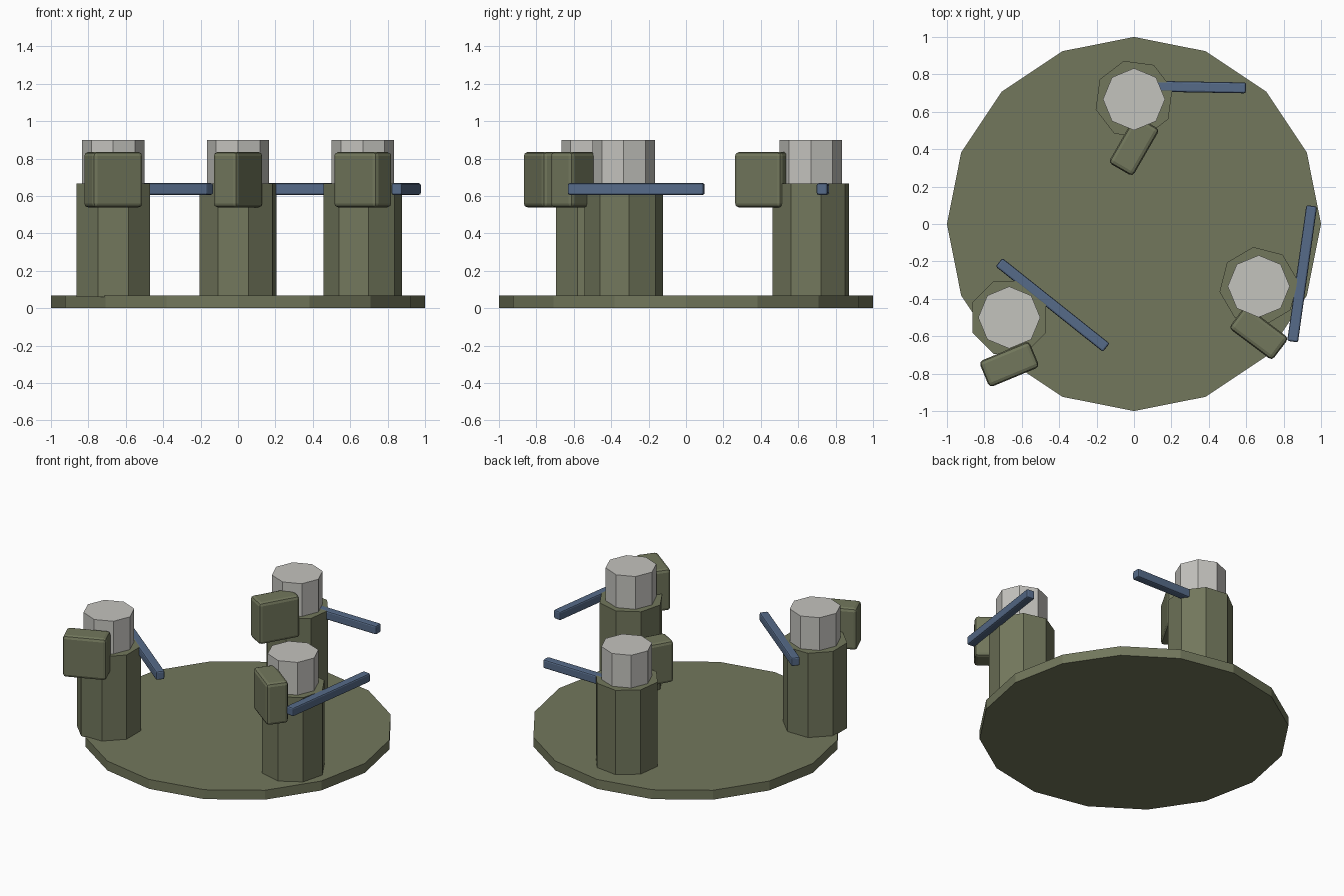
import bpy
import math
from mathutils import Vector

if "Cube" in bpy.data.objects:
    bpy.data.objects.remove(bpy.data.objects["Cube"])


def material(name, rgb):
    """Flat material from 0-255 sRGB."""
    m = bpy.data.materials.new(name)
    lin = [((c / 255 + 0.055) / 1.055) ** 2.4 for c in rgb]
    m.diffuse_color = (*lin, 1)
    m.use_nodes = True
    m.node_tree.nodes["Principled BSDF"].inputs["Base Color"].default_value = m.diffuse_color
    return m


OLIVE = material("olive green", (114, 119, 92))
GREY = material("light grey", (196, 195, 190))
BLUE = material("slate blue", (86, 107, 137))


def prism(name, sides, radius, z0, z1, xy, yaw, mat):
    bpy.ops.mesh.primitive_cylinder_add(
        vertices=sides, radius=radius, depth=z1 - z0,
        location=(*xy, (z0 + z1) / 2), rotation=(0, 0, math.radians(yaw)))
    ob = bpy.context.object
    ob.name = name
    ob.data.materials.append(mat)
    return ob


def block(name, size, centre, yaw, bevel, mat):
    bpy.ops.mesh.primitive_cube_add(size=1, location=centre)
    ob = bpy.context.object
    ob.name = name
    ob.scale = size
    bpy.ops.object.transform_apply(location=False, rotation=False, scale=True)
    ob.rotation_euler.z = math.radians(yaw)
    mod = ob.modifiers.new("soft_edges", "BEVEL")
    mod.width = bevel
    mod.segments = 2
    ob.data.materials.append(mat)
    return ob


# Round base plate
prism("base_plate", 16, 1.0, 0, 0.067, (0, 0), 0, OLIVE)

# Three standing figures: position and turn
for n, (x, y, yaw) in enumerate([(0, 0.667, 60), (-0.667, -0.5, 22.5), (0.667, -0.333, -37)], 1):
    # Body and head
    prism(f"body_{n}", 8, 0.212, 0.06, 0.667, (x, y), yaw, OLIVE)
    prism(f"head_{n}", 8, 0.166, 0.66, 0.9, (x, y), 0, GREY)
    # Pack and carried rod
    block(f"pack_{n}", (0.29, 0.15, 0.297), (x, y - 0.25, 0.687), yaw, 0.022, OLIVE)
    block(f"rod_{n}", (0.733, 0.058, 0.062), (x + 0.232, y + 0.067, 0.637), yaw - 61, 0.01, BLUE)
